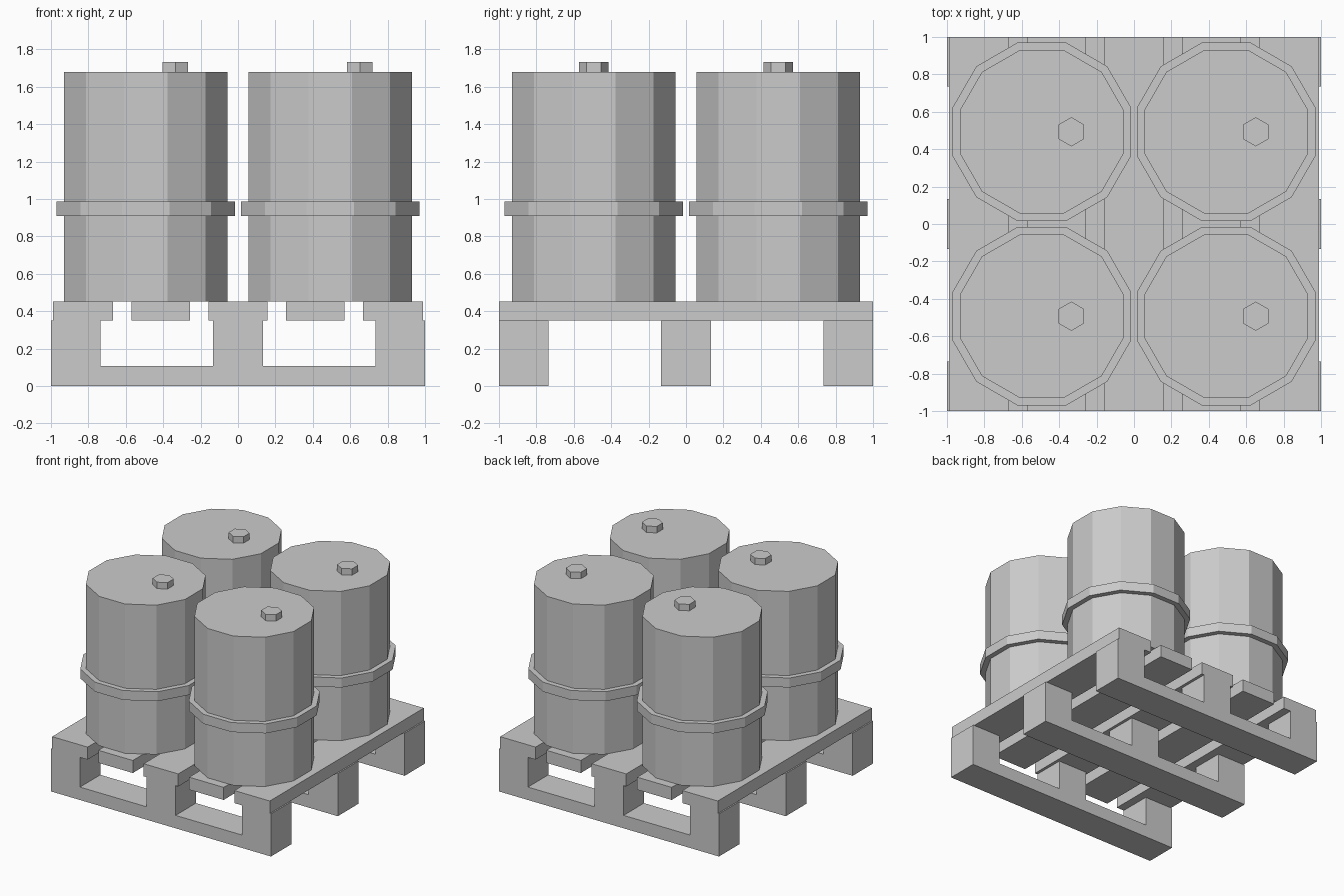
import bpy
import math

default = bpy.data.objects.get("Cube")
if default:
    bpy.data.objects.remove(default, do_unlink=True)

# One plain grey for everything
grey = bpy.data.materials.new("plain grey")
grey.use_nodes = True
colour = (0.6, 0.6, 0.6, 1.0)
grey.diffuse_color = colour
grey.node_tree.nodes["Principled BSDF"].inputs["Base Color"].default_value = colour


def finish(name):
    obj = bpy.context.object
    obj.name = name
    obj.data.materials.append(grey)
    return obj


def box(name, x, y, z):
    """Box from (min, max) ranges on each axis."""
    ranges = (x, y, z)
    bpy.ops.mesh.primitive_cube_add(size=1, location=[(a + b) / 2 for a, b in ranges])
    obj = finish(name)
    obj.scale = [b - a for a, b in ranges]
    bpy.ops.object.transform_apply(location=False, rotation=False, scale=True)
    return obj


def prism(name, sides, radius, x, y, z, turn):
    """Upright flat-sided prism over a z range."""
    bpy.ops.mesh.primitive_cylinder_add(
        vertices=sides, radius=radius, depth=z[1] - z[0],
        location=(x, y, (z[0] + z[1]) / 2), rotation=(0, 0, turn))
    return finish(name)


RUNNER_TOP, BLOCK_TOP, DECK = 0.106, 0.35, 0.453
spans = {"left": (0.736, 1.0), "middle": (-0.133, 0.133), "right": (-1.0, -0.736)}
rows = {"back": spans["left"], "centre": spans["middle"], "front": spans["right"]}

# Pallet runners with their blocks
for row, y in rows.items():
    box(f"{row}_runner", (-1, 1), y, (0, RUNNER_TOP))
    for side, x in spans.items():
        box(f"{row}_{side}_block", x, y, (RUNNER_TOP, BLOCK_TOP))

# Deck slats running front to back
box("middle_slat", (-0.157, 0.157), (-1, 1), (BLOCK_TOP, DECK))
for side, s in (("left", 1), ("right", -1)):
    for part, a, b in (("inner", 0.256, 0.57), ("outer", 0.667, 0.989)):
        box(f"{side}_{part}_slat", sorted((s * a, s * b)), (-1, 1), (BLOCK_TOP, DECK))

# Four twelve-sided drums, each with a band and a hexagonal bung
step = math.pi / 12
for side, x in (("left", 0.493), ("right", -0.493)):
    for row, y in (("front", -0.493), ("back", 0.493)):
        name = f"{row}_{side}_drum"
        prism(name, 12, 0.437 / math.cos(step), x, y, (DECK, 1.68), step)
        prism(name + "_band", 12, 0.478 / math.cos(step), x, y, (0.91, 0.988), step)
        prism(name + "_bung", 6, 0.078, x + 0.158, y, (1.68, 1.733), 0)
